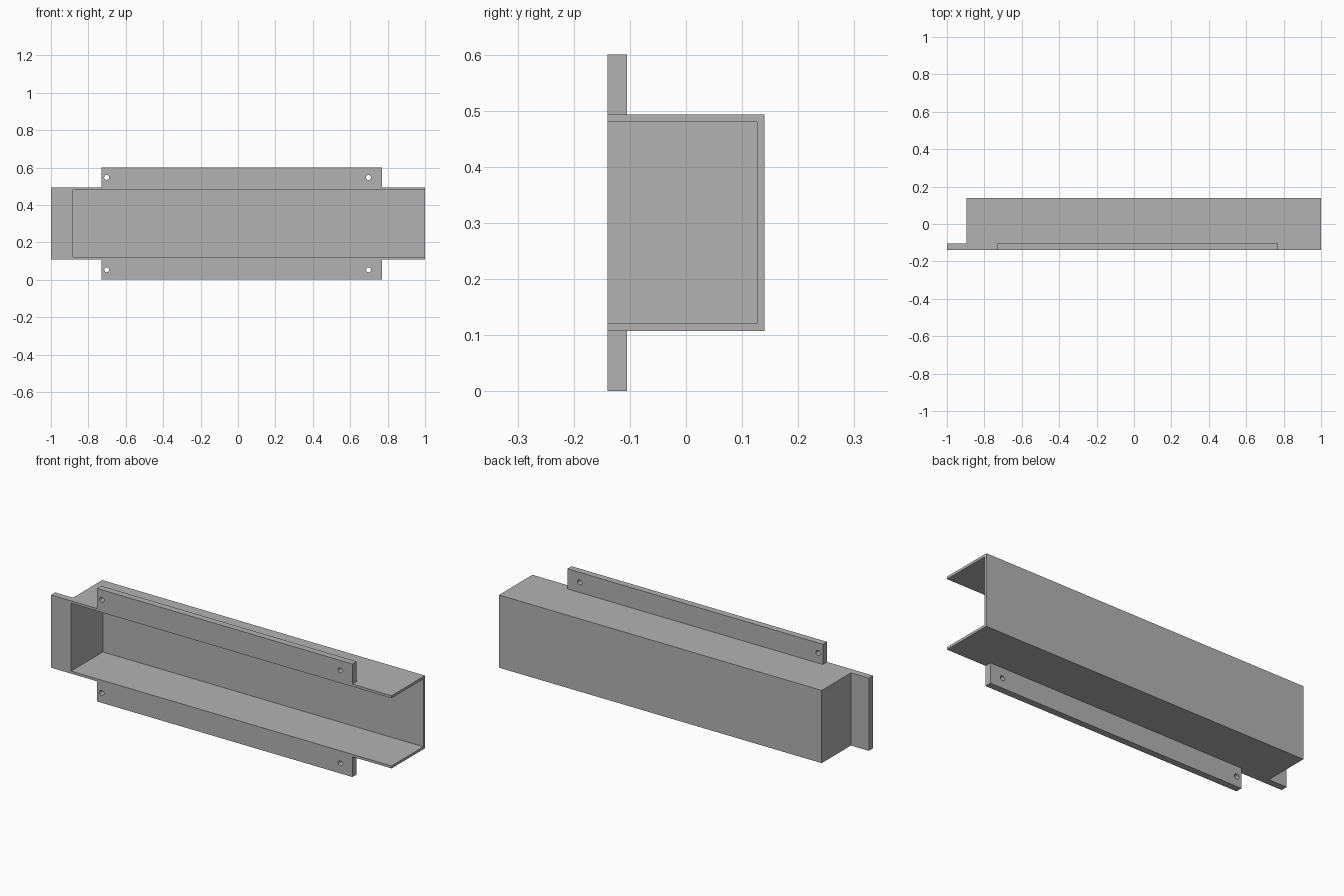
import bpy
from mathutils import Vector

cube = bpy.data.objects.get("Cube")
if cube:
    bpy.data.objects.remove(cube, do_unlink=True)

grey = bpy.data.materials.new("plain_grey")
grey.use_nodes = True
COLOUR = (0.45, 0.45, 0.45, 1)
grey.diffuse_color = COLOUR
grey.node_tree.nodes["Principled BSDF"].inputs["Base Color"].default_value = COLOUR


def box(name, low, high):
    """Box between two opposite corners."""
    low, high = Vector(low), Vector(high)
    bpy.ops.mesh.primitive_cube_add(size=1, location=(low + high) / 2)
    ob = bpy.context.object
    ob.name = name
    ob.scale = high - low
    bpy.ops.object.transform_apply(location=False, rotation=False, scale=True)
    ob.data.materials.append(grey)
    return ob


def cut(target, cutter):
    """Subtract the cutter from the target, then discard it."""
    cutter.hide_render = True
    mod = target.modifiers.new("cut", 'BOOLEAN')
    mod.operation = 'DIFFERENCE'
    mod.solver = 'EXACT'
    mod.object = cutter
    bpy.context.view_layer.objects.active = target
    bpy.ops.object.modifier_apply(modifier=mod.name)
    bpy.data.objects.remove(cutter, do_unlink=True)


FRONT, BACK = -0.14, 0.14
PLATE_BACK = -0.105
BOTTOM, TOP = 0.107, 0.493
MID = 0.3
WALL = 0.0133
END = -0.895

# Channel: open at the front and at the left end
channel = box("channel", (END, FRONT, BOTTOM), (1, BACK, TOP))
cut(channel, box("channel_cutter",
                 (END + WALL, FRONT - 0.1, BOTTOM + WALL),
                 (1.1, BACK - WALL, TOP - WALL)))

# Tab beyond the closed end
box("end_tab", (-1, FRONT, BOTTOM), (END, PLATE_BACK, TOP))

# Upper and lower mounting flanges with screw holes
for name, low, high, side in (("upper_flange", TOP, 0.6, 1),
                              ("lower_flange", 0, BOTTOM, -1)):
    flange = box(name, (-0.73, FRONT, low), (0.77, PLATE_BACK, high))
    for x in (-0.702, 0.698):
        bpy.ops.mesh.primitive_cylinder_add(
            vertices=32, radius=0.0133, depth=0.2,
            location=(x, FRONT, MID + side * 0.247), rotation=(1.5708, 0, 0))
        cut(flange, bpy.context.object)
    bpy.ops.object.select_all(action='DESELECT')
    flange.select_set(True)
    bpy.context.view_layer.objects.active = flange
    bpy.ops.object.shade_smooth_by_angle()
